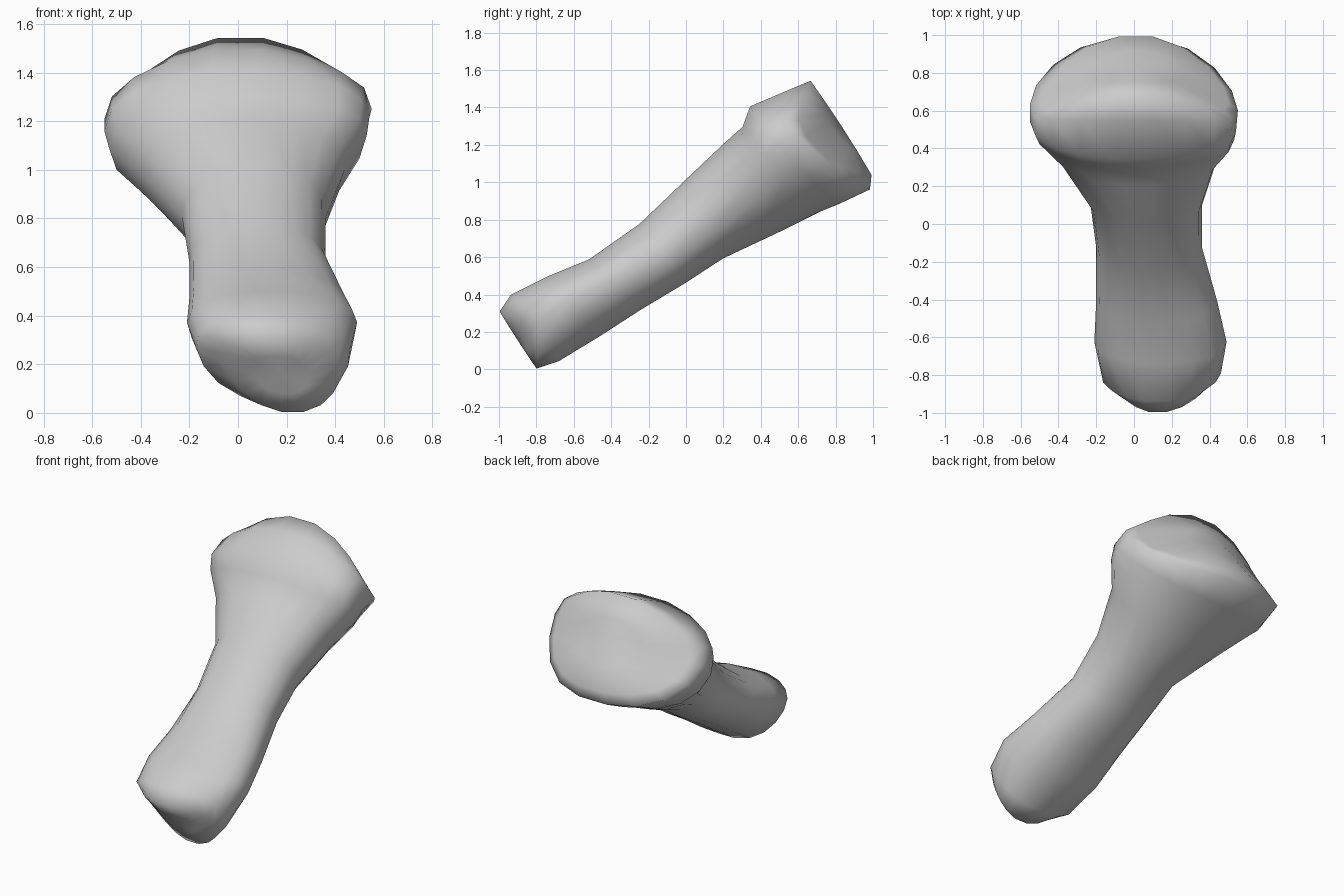
import bpy, bmesh, math

SIDES = 18

# Slanted sections: bottom y, bottom z, top y, top z, left x, right x,
# bow along axis, side lift, right-side tilt, sideways lean
sections = [
    (-0.80, 0.00, -1.00, 0.31, -0.06, 0.41, -0.08, 0.00, 0.00, -0.05),
    (-0.68, 0.04, -0.94, 0.40, -0.17, 0.46, -0.04, 0.06, 0.00, -0.03),
    (-0.45, 0.18, -0.74, 0.50, -0.21, 0.49, 0.00, 0.10, 0.00, 0.00),
    (-0.25, 0.31, -0.52, 0.59, -0.20, 0.44, 0.00, 0.08, 0.00, 0.00),
    (0.00, 0.46, -0.25, 0.78, -0.20, 0.36, 0.00, 0.00, 0.00, 0.00),
    (0.20, 0.59, 0.00, 1.02, -0.23, 0.36, 0.00, 0.00, 0.00, 0.00),
    (0.52, 0.74, 0.20, 1.21, -0.40, 0.44, 0.00, 0.03, 0.03, 0.00),
    (0.72, 0.84, 0.30, 1.30, -0.53, 0.53, 0.00, 0.10, 0.06, 0.00),
    (0.82, 0.88, 0.34, 1.41, -0.55, 0.54, 0.02, 0.10, 0.05, 0.00),
    (0.99, 0.96, 0.55, 1.50, -0.55, 0.55, 0.12, 0.12, 0.04, 0.00),
    (1.00, 1.04, 0.67, 1.55, -0.48, 0.50, 0.19, 0.08, 0.03, 0.00),
]


def spow(v, p):
    return math.copysign(abs(v) ** p, v)


def ring(bm, s, scale=1.0):
    by, bz, ty, tz, xl, xr, bow, lift, tilt, lean = s
    verts = []
    for i in range(SIDES):
        a = 2 * math.pi * i / SIDES
        u = spow(math.cos(a), 0.95) * scale
        v = spow(math.sin(a), 0.95) * scale
        w = 0.5 + v / 2 + lift * u ** 4 + tilt * u ** 3
        back = bow * u * u
        verts.append(bm.verts.new(((xl + xr) / 2 + u * (xr - xl) / 2 + lean * v,
                                   by + (ty - by) * w - back * 0.83,
                                   bz + (tz - bz) * w - back * 0.55)))
    return verts


# Bent club-shaped body: narrow rounded foot, waist, broad stepped head
bm = bmesh.new()
rings = [ring(bm, sections[0], 0.5)]
rings += [ring(bm, s) for s in sections]
rings.append(ring(bm, sections[-1], 0.5))
for a, b in zip(rings, rings[1:]):
    for i in range(SIDES):
        j = (i + 1) % SIDES
        bm.faces.new((a[i], a[j], b[j], b[i]))

# Close both ends with fans
for end, s in ((rings[0], sections[0]), (rings[-1], sections[-1])):
    c = bm.verts.new(((s[4] + s[5]) / 2, (s[0] + s[2]) / 2, (s[1] + s[3]) / 2))
    for i in range(SIDES):
        bm.faces.new((end[i], end[(i + 1) % SIDES], c))

bmesh.ops.recalc_face_normals(bm, faces=bm.faces)
for f in bm.faces:
    f.smooth = True
mesh = bpy.data.meshes.new("club_body")
bm.to_mesh(mesh)
bm.free()
body = bpy.data.objects.new("club_body", mesh)
bpy.context.collection.objects.link(body)
